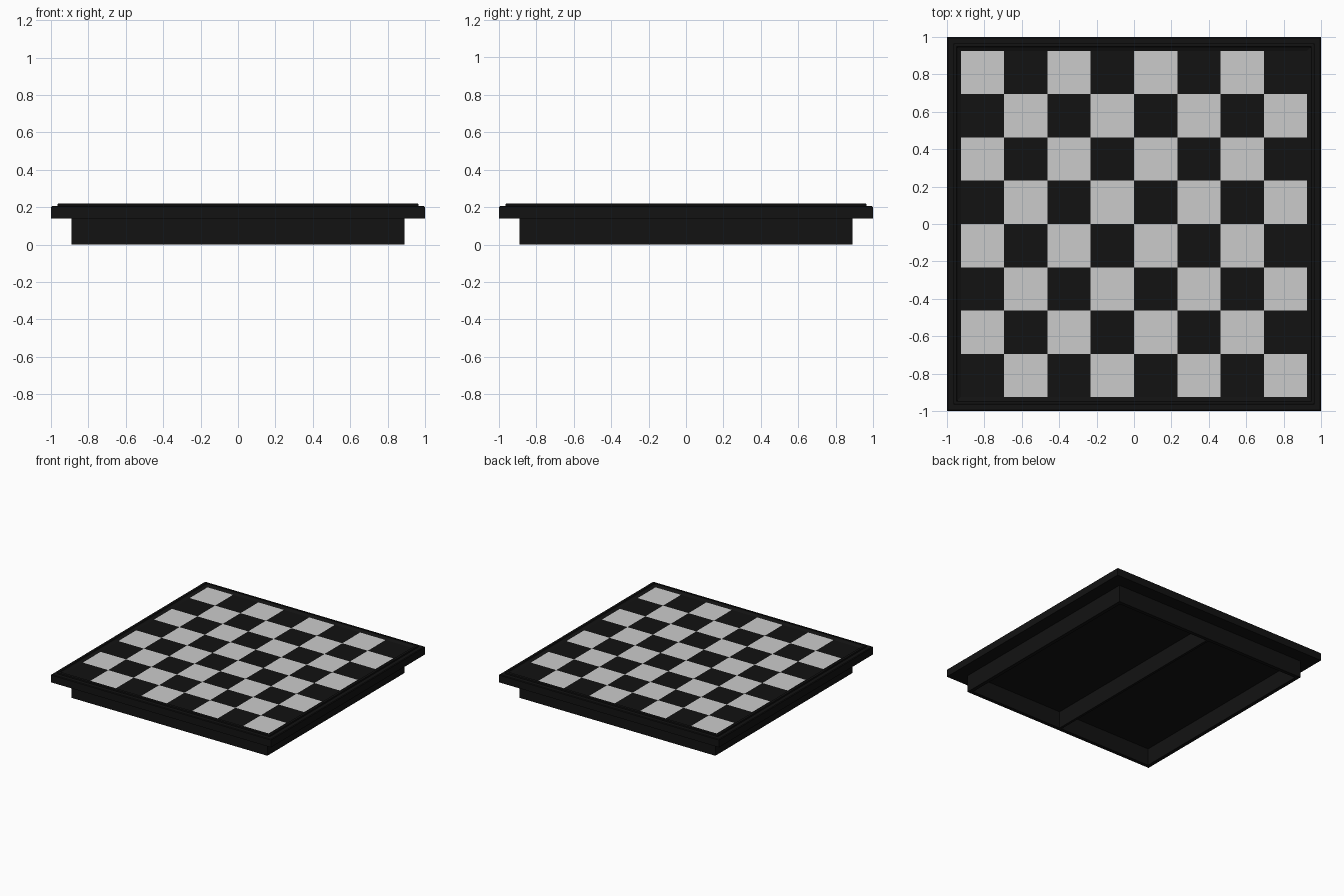
import bpy, bmesh
from mathutils import Matrix

if "Cube" in bpy.data.objects:
    bpy.data.objects.remove(bpy.data.objects["Cube"])

HALF = 0.925      # half width of the playing field
FIELD_Z = 0.205   # height of the playing field

black = bpy.data.materials.new("black")
black.diffuse_color = (0.006, 0.006, 0.006, 1)
black.use_nodes = True
black.node_tree.nodes["Principled BSDF"].inputs["Base Color"].default_value = black.diffuse_color


def finish(bm, name, mat=None, recalc=True):
    if recalc:
        bmesh.ops.recalc_face_normals(bm, faces=bm.faces)
    me = bpy.data.meshes.new(name)
    bm.to_mesh(me)
    bm.free()
    if mat:
        me.materials.append(mat)
    ob = bpy.data.objects.new(name, me)
    bpy.context.collection.objects.link(ob)
    return ob


def square_sweep(name, profile, closed=True):
    """Sweep (half width, height) points around a square; an open profile gets a cap on its last ring."""
    bm = bmesh.new()
    rings = [[bm.verts.new((sx * h, sy * h, z))
              for sx, sy in ((-1, -1), (1, -1), (1, 1), (-1, 1))] for h, z in profile]
    pairs = list(zip(rings, rings[1:]))
    if closed:
        pairs.append((rings[-1], rings[0]))
    for a, b in pairs:
        for i in range(4):
            j = (i + 1) % 4
            bm.faces.new((a[i], b[i], b[j], a[j]))
    if not closed:
        bm.faces.new(rings[-1])
    return finish(bm, name, black)


def squares(name, parity, mat):
    """One colour of the 8 x 8 field."""
    bm = bmesh.new()
    bmesh.ops.create_grid(bm, x_segments=8, y_segments=8, size=HALF,
                          matrix=Matrix.Translation((0, 0, FIELD_Z)))
    step = HALF / 4
    drop = []
    for f in bm.faces:
        c = f.calc_center_median()
        if (int((c.x + HALF) / step) + int((c.y + HALF) / step)) % 2 != parity:
            drop.append(f)
    bmesh.ops.delete(bm, geom=drop, context='FACES')
    return finish(bm, name, mat, recalc=False)


# board slab with raised inner rim, closed underneath
square_sweep("board_frame", [
    (HALF, FIELD_Z), (0.945, 0.213), (0.95, 0.22), (0.96, 0.22), (0.965, 0.217),
    (0.965, 0.205), (0.995, 0.205), (1.0, 0.2), (1.0, 0.14)], closed=False)

# playing field
squares("dark_squares", 0, black)
squares("light_squares", 1, None)

# hollow base walls
square_sweep("base_walls", [(0.89, 0.14), (0.89, 0.0), (0.86, 0.0), (0.86, 0.14)])

# divider under the board
bm = bmesh.new()
bmesh.ops.create_cube(bm, size=1, matrix=Matrix.Translation((0, 0, 0.07))
                      @ Matrix.Diagonal((0.02, 1.72, 0.14, 1)))
finish(bm, "base_divider", black)
